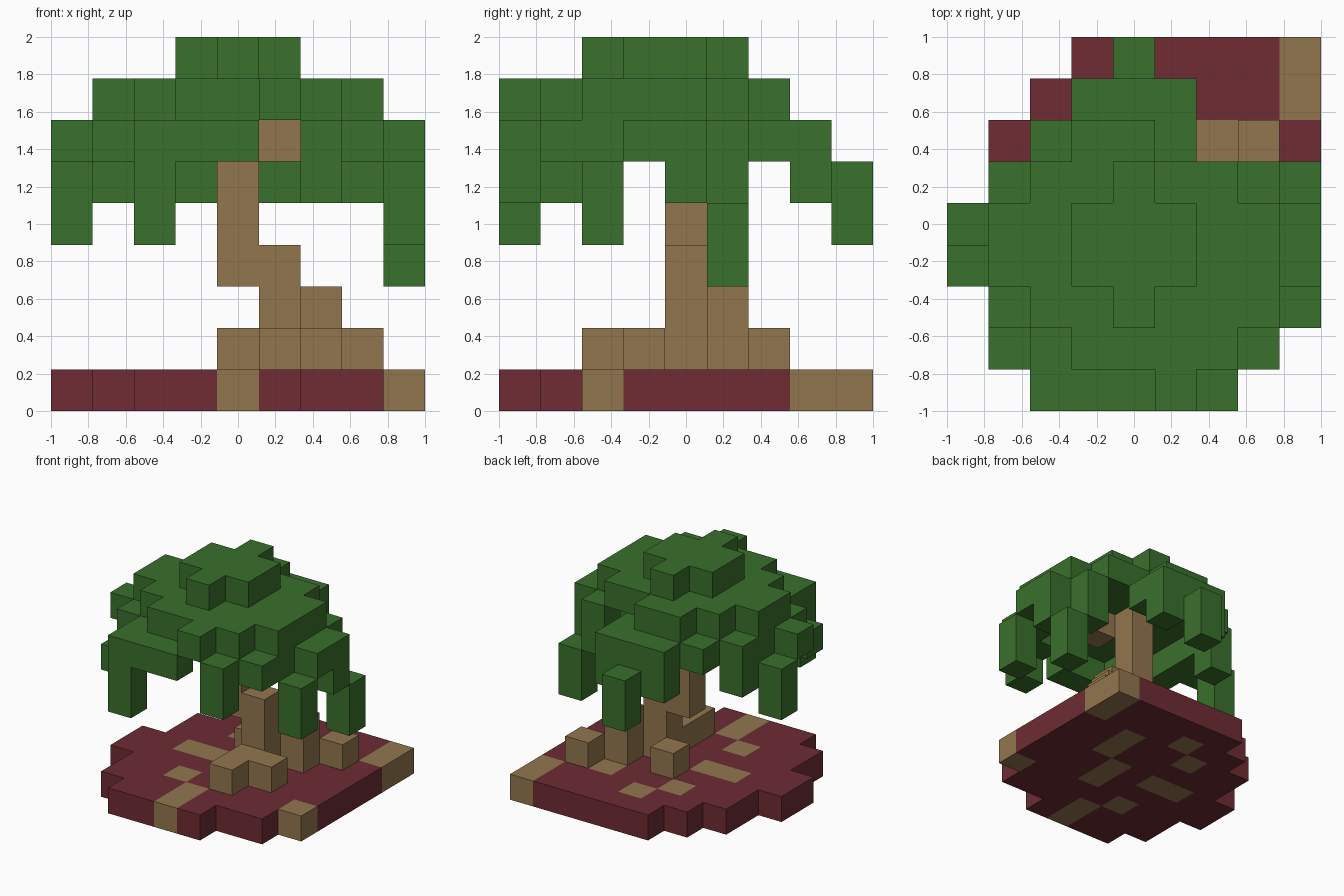
import bpy, bmesh
from mathutils import Vector

cube = bpy.data.objects.get("Cube")
if cube:
    bpy.data.objects.remove(cube, do_unlink=True)

N = 9                 # blocks along each side
S = 2 / N             # block size


def material(name, rgb):
    m = bpy.data.materials.new(name)
    m.use_nodes = True
    m.diffuse_color = (*rgb, 1)
    m.node_tree.nodes["Principled BSDF"].inputs["Base Color"].default_value = (*rgb, 1)
    return m


MATS = {
    "g": material("leaf green", (0.042, 0.162, 0.025)),
    "b": material("bark brown", (0.287, 0.181, 0.076)),
    "r": material("soil red", (0.156, 0.025, 0.034)),
}
AXES = [Vector(a) * s for a in ((1, 0, 0), (0, 1, 0), (0, 0, 1)) for s in (1, -1)]


def plan(k, rows):
    """Cells of one layer; rows run from back to front, left column at -x."""
    return {(i, N - 1 - r, k): c
            for r, row in enumerate(rows.split()) for i, c in enumerate(row) if c != "."}


def blocks(name, cells):
    """One mesh of joined blocks, without the faces between neighbours."""
    bm = bmesh.new()
    mesh = bpy.data.meshes.new(name)
    kinds = sorted(set(cells.values()))
    for kind in kinds:
        mesh.materials.append(MATS[kind])
    for cell, kind in cells.items():
        mid = Vector(cell) + Vector((0.5, 0.5, 0.5))
        for n in AXES:
            if tuple(int(v) for v in Vector(cell) + n) in cells:
                continue
            u = Vector((n.y, n.z, n.x)) / 2
            v = n.cross(u)
            corners = [mid + n / 2 + a * u + b * v
                       for a, b in ((1, 1), (-1, 1), (-1, -1), (1, -1))]
            face = bm.faces.new([bm.verts.new((p.x * S - 1, p.y * S - 1, p.z * S))
                                 for p in corners])
            face.material_index = kinds.index(kind)
    bmesh.ops.remove_doubles(bm, verts=bm.verts, dist=S / 100)
    bm.to_mesh(mesh)
    bm.free()
    obj = bpy.data.objects.new(name, mesh)
    bpy.context.collection.objects.link(obj)


# Ground slab with root patches
blocks("ground", plan(0, """
...rrrrrb
..rrbrrrb
.rrbrrbrr
.rrrrrbrr
rrbbrbrrr
rrrrrbrrr
.rrbrrrrb
.rrrbrrr.
..rrbr...
"""))

# Roots and the crooked trunk
blocks("roots", {(i, j, 1): "b" for i, j in ((5, 2), (5, 3), (6, 3), (4, 5), (7, 6))})
trunk = {}
for i, j, low, high in ((6, 5, 1, 2), (5, 4, 1, 3), (4, 4, 3, 6), (5, 3, 6, 6)):
    trunk.update({(i, j, k): "b" for k in range(low, high + 1)})
blocks("trunk", trunk)

# Leaf crown, from the top cap down to the rim
crown = plan(8, """
.........
.........
.........
....g....
...ggg...
...ggg...
....g....
.........
.........
""")
crown.update(plan(7, """
.........
.........
...gg....
..ggggg..
.ggggggg.
.ggggggg.
..gggggg.
...gggg..
.....g...
"""))
crown.update(plan(6, """
.........
...ggg...
..g..g...
.g.....g.
.g......g
gg......g
.g.....g.
..g...gg.
..ggg.g..
"""))
crown.update(plan(5, """
....g....
...g.g...
.........
.g.....g.
g.......g
.........
........g
.g.......
..g...g..
"""))
blocks("crown", crown)

# Hanging leaf tips under the rim
tips = {(i, j, 4): "g" for i, j in ((0, 4), (2, 0), (8, 2), (8, 5), (4, 8))}
tips[(8, 5, 3)] = "g"
blocks("leaf_tips", tips)
